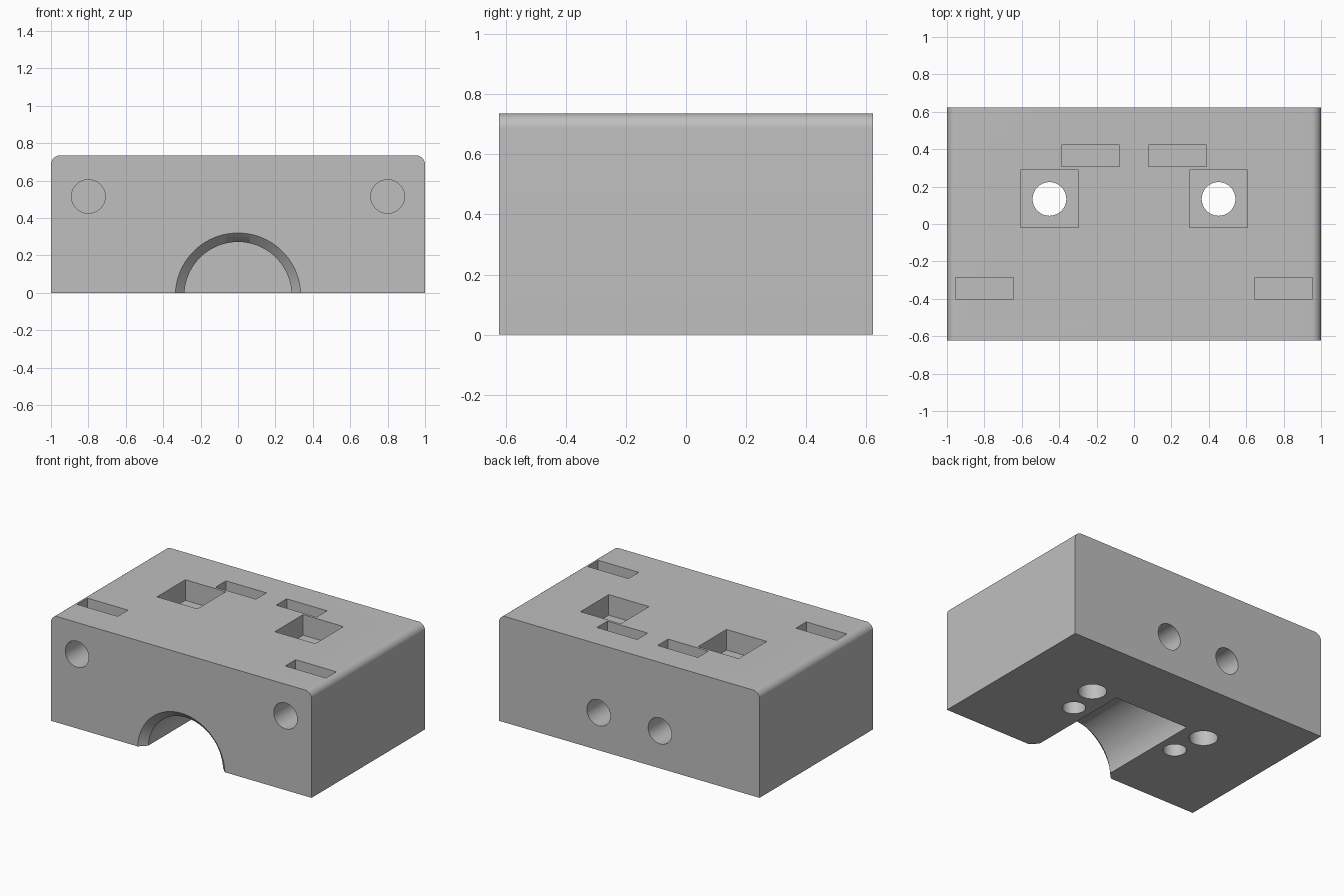
import bpy, bmesh, math
from mathutils import Matrix, Vector

cube = bpy.data.objects.get("Cube")
if cube:
    bpy.data.objects.remove(cube, do_unlink=True)

W, D, H = 1.0, 0.622, 0.735      # half width, half depth, height
EDGE = 0.05                      # rounded top edges

grey = bpy.data.materials.new("plain grey")
grey.use_nodes = True
colour = (0.52, 0.52, 0.52, 1)
grey.diffuse_color = colour
grey.node_tree.nodes["Principled BSDF"].inputs["Base Color"].default_value = colour


def add_object(name, bm):
    bmesh.ops.recalc_face_normals(bm, faces=bm.faces)
    mesh = bpy.data.meshes.new(name)
    bm.to_mesh(mesh)
    bm.free()
    mesh.materials.append(grey)
    obj = bpy.data.objects.new(name, mesh)
    bpy.context.collection.objects.link(obj)
    return obj


def box(name, x, y, z):
    """Box from three (low, high) ranges."""
    bm = bmesh.new()
    bmesh.ops.create_cube(bm, size=1)
    for v in bm.verts:
        v.co = [(a + b) / 2 + c * (b - a) for c, (a, b) in zip(v.co, (x, y, z))]
    return add_object(name, bm)


def rod(name, start, end, r1, r2=None, sides=64):
    """Cylinder or cone between two points."""
    start, end = Vector(start), Vector(end)
    axis = end - start
    bm = bmesh.new()
    turn = axis.to_track_quat('Z', 'Y').to_matrix().to_4x4()
    bmesh.ops.create_cone(bm, cap_ends=True, segments=sides, radius1=r1,
                          radius2=r1 if r2 is None else r2, depth=axis.length,
                          matrix=Matrix.Translation((start + end) / 2) @ turn)
    return add_object(name, bm)


# Block: rounded profile pushed from front to back
bm = bmesh.new()
profile = [(-W, 0), (W, 0)]
for side, first in ((1, 0), (-1, 90)):
    for i in range(13):
        a = math.radians(first + 90 * i / 12)
        profile.append((side * (W - EDGE) + EDGE * math.cos(a),
                        H - EDGE + EDGE * math.sin(a)))
face = bm.faces.new([bm.verts.new((x, -D, z)) for x, z in profile])
pushed = bmesh.ops.extrude_face_region(bm, geom=[face])
bmesh.ops.translate(bm, vec=(0, 2 * D, 0),
                    verts=[g for g in pushed["geom"] if isinstance(g, bmesh.types.BMVert)])
block = add_object("clamp_block", bm)

# Blind half-round bore with a chamfered mouth
BORE, MOUTH, AXIS = 0.287, 0.335, -0.015
slope = MOUTH - BORE
cutters = [
    rod("bore_cutter", (0, -D - 0.1, AXIS), (0, 0.17, AXIS), BORE, sides=128),
    rod("mouth_cutter", (0, -D - slope, AXIS), (0, -D + slope, AXIS),
        MOUTH + slope, BORE, sides=128),
]

for s in (-1, 1):
    def span(a, b):
        return tuple(sorted((s * a, s * b)))

    cutters += [
        # Square pocket with a hole through to the base
        box("pocket_cutter", span(0.297, 0.607), (-0.02, 0.29), (H - 0.143, H + 0.1)),
        rod("through_cutter", (s * 0.452, 0.134, -0.1), (s * 0.452, 0.134, H), 0.09),
        # Smaller blind hole in the base
        rod("base_hole_cutter", (s * 0.41, -0.095, -0.1), (s * 0.41, -0.095, 0.37), 0.073),
        # Nut slots reaching the screw holes
        box("front_slot_cutter", span(0.643, 0.955), (-0.4, -0.287), (0.36, H + 0.1)),
        box("back_slot_cutter", span(0.078, 0.388), (0.308, 0.423), (0.105, H + 0.1)),
        # Screw holes in the front and back
        rod("front_hole_cutter", (s * 0.8, -D - 0.1, 0.515), (s * 0.8, -0.23, 0.515), 0.09),
        rod("back_hole_cutter", (s * 0.235, D + 0.1, 0.26), (s * 0.235, 0.25, 0.26), 0.09),
    ]

for cutter in cutters:
    cutter.hide_render = True
    cut = block.modifiers.new(cutter.name, 'BOOLEAN')
    cut.operation = 'DIFFERENCE'
    cut.solver = 'EXACT'
    cut.object = cutter

# Bake the cuts and drop the cutters
bpy.context.view_layer.update()
result = block.evaluated_get(bpy.context.evaluated_depsgraph_get())
baked = bpy.data.meshes.new_from_object(result)
block.modifiers.clear()
block.data = baked
baked.materials.clear()
baked.materials.append(grey)
for p in baked.polygons:
    p.material_index = 0
for cutter in cutters:
    bpy.data.objects.remove(cutter, do_unlink=True)

bpy.ops.object.select_all(action='DESELECT')
block.select_set(True)
bpy.context.view_layer.objects.active = block
bpy.ops.object.shade_smooth_by_angle(angle=math.radians(25))
